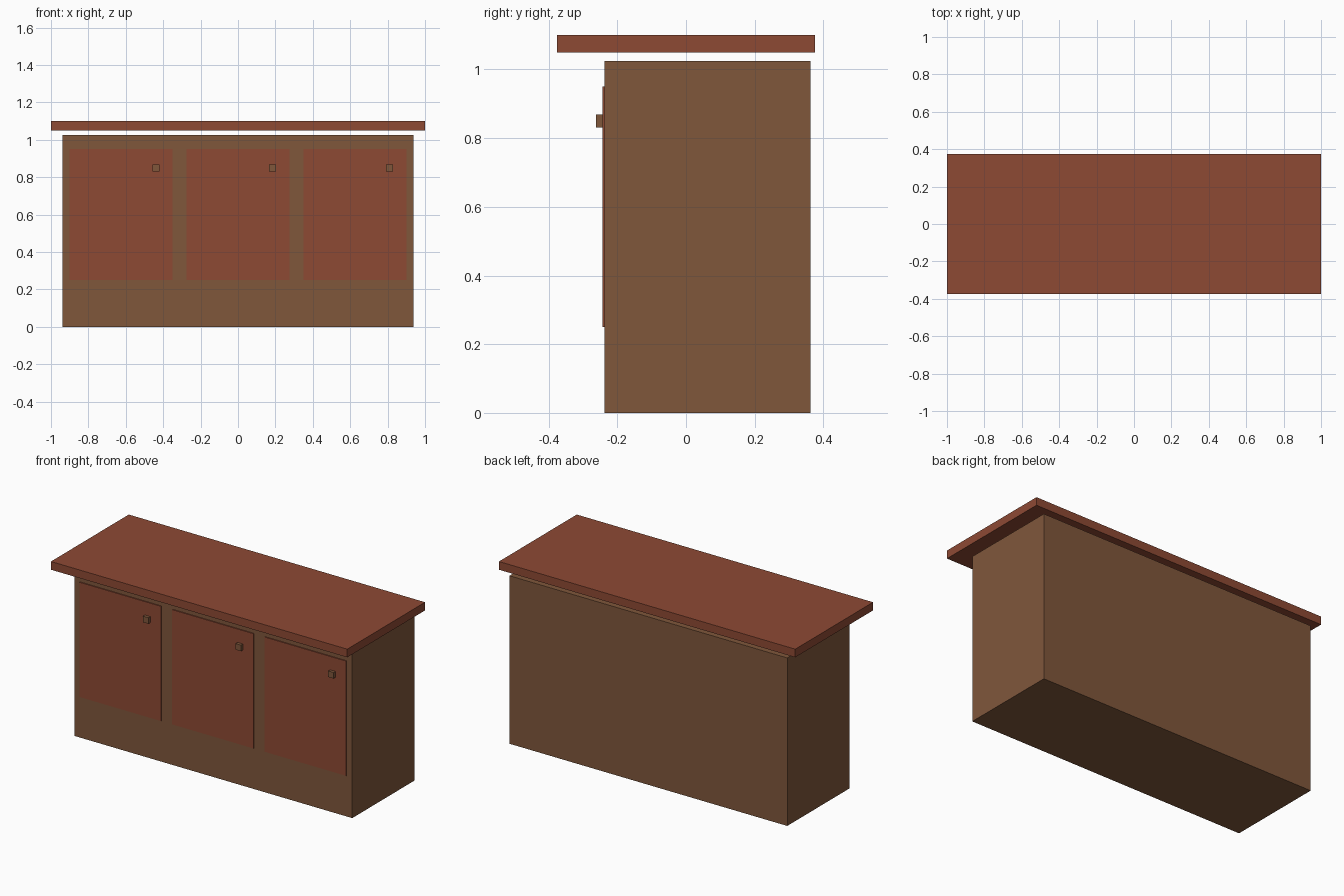
import bpy
import bmesh
from mathutils import Vector

if "Cube" in bpy.data.objects:
    bpy.data.objects.remove(bpy.data.objects["Cube"])


def make_material(name, color):
    mat = bpy.data.materials.new(name)
    mat.diffuse_color = (*color, 1.0)
    mat.use_nodes = True
    mat.node_tree.nodes["Principled BSDF"].inputs["Base Color"].default_value = mat.diffuse_color
    return mat


wood = make_material("brown wood", (0.214, 0.095, 0.044))
red_wood = make_material("red wood", (0.268, 0.067, 0.034))


def box(name, low, high, mat):
    """Flat-sided box between two opposite corners."""
    low, high = Vector(low), Vector(high)
    bm = bmesh.new()
    bmesh.ops.create_cube(bm, size=1.0)
    bmesh.ops.scale(bm, vec=high - low, verts=bm.verts)
    mesh = bpy.data.meshes.new(name)
    bm.to_mesh(mesh)
    bm.free()
    mesh.materials.append(mat)
    obj = bpy.data.objects.new(name, mesh)
    obj.location = (low + high) / 2
    bpy.context.collection.objects.link(obj)
    return obj


# Cabinet body and the worktop floating just above it
box("cabinet_body", (-0.9375, -0.2375, 0.0), (0.9375, 0.3625, 1.025), wood)
box("worktop", (-1.0, -0.375, 1.05), (1.0, 0.375, 1.1), red_wood)

# Three doors, each with a small square knob near its upper right corner
for i, x in enumerate((-0.625, 0.0, 0.625), start=1):
    box(f"door_{i}", (x - 0.275, -0.2435, 0.25), (x + 0.275, -0.2375, 0.95), red_wood)
    k = x + 0.1855
    box(f"knob_{i}", (k - 0.0185, -0.2625, 0.8315), (k + 0.0185, -0.2435, 0.8685), wood)
